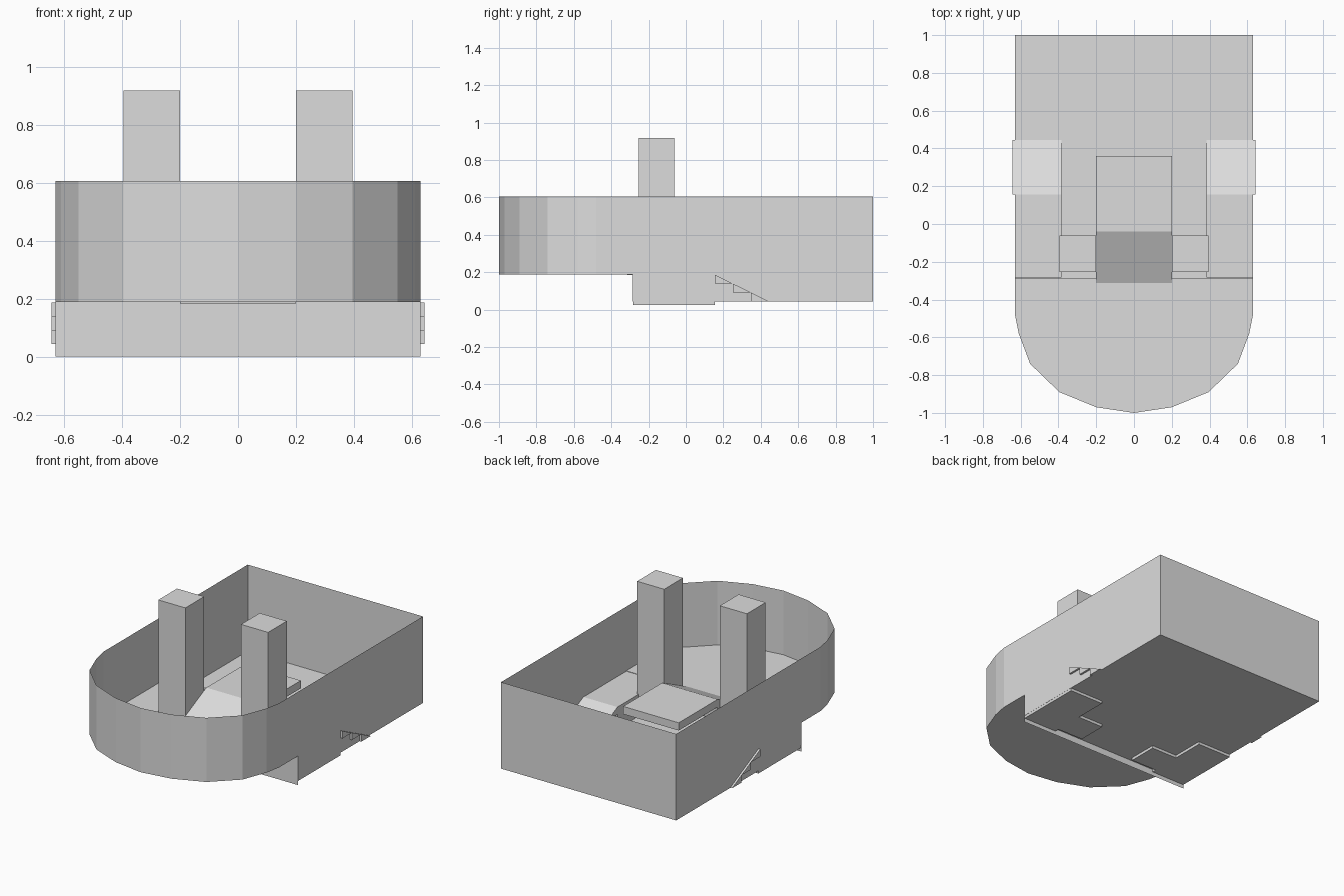
import bpy
import bmesh

old = bpy.data.objects.get("Cube")
if old:
    bpy.data.objects.remove(old, do_unlink=True)

grey = bpy.data.materials.new("light_grey")
grey.use_nodes = True
colour = (0.72, 0.72, 0.72, 1)
grey.diffuse_color = colour
grey.node_tree.nodes["Principled BSDF"].inputs["Base Color"].default_value = colour

HALF = 0.63      # half width of the hull
RIM = 0.605      # top of the walls
DECK = 0.188     # raised front deck
FLOOR = 0.043    # lower rear floor
BASE = 0.025     # underside of side platforms and pillars
STEP_Y = -0.285  # where the hull drops to the lower floor


def finish(name, bm):
    mesh = bpy.data.meshes.new(name)
    bm.to_mesh(mesh)
    bm.free()
    mesh.materials.append(grey)
    obj = bpy.data.objects.new(name, mesh)
    bpy.context.collection.objects.link(obj)
    return obj


def sheet(name, points):
    bm = bmesh.new()
    bm.faces.new([bm.verts.new(p) for p in points])
    return finish(name, bm)


def wall(name, path, low, high):
    """Thin upright wall along a plan path."""
    bm = bmesh.new()
    rows = [[bm.verts.new((x, y, z)) for x, y in path] for z in (low, high)]
    for i in range(len(path) - 1):
        bm.faces.new((rows[0][i], rows[0][i + 1], rows[1][i + 1], rows[1][i]))
    return finish(name, bm)


def prism(name, x0, x1, profile):
    """Solid with a (y, z) side profile running from x0 to x1."""
    bm = bmesh.new()
    ends = [[bm.verts.new((x, y, z)) for y, z in profile] for x in (x0, x1)]
    n = len(profile)
    for end in ends:
        bm.faces.new(end)
    for i in range(n):
        j = (i + 1) % n
        bm.faces.new((ends[0][i], ends[0][j], ends[1][j], ends[1][i]))
    bmesh.ops.recalc_face_normals(bm, faces=bm.faces)
    return finish(name, bm)


def box(name, x0, x1, y0, y1, z0, z1):
    return prism(name, x0, x1, [(y0, z0), (y1, z0), (y1, z1), (y0, z1)])


# Hull walls: faceted round front, square back
curve = [(HALF, STEP_Y), (HALF, -0.48), (0.61, -0.58), (0.55, -0.74),
         (0.395, -0.89), (0.2, -0.97)]
front = [(-x, y) for x, y in curve] + [(0, -1)] + curve[::-1]
rear = [(HALF, STEP_Y), (HALF, 1), (-HALF, 1), (-HALF, STEP_Y)]
wall("front_wall", front, DECK, RIM)
wall("rear_wall", rear, FLOOR, RIM)

# Floors and the riser between them
sheet("front_deck", [(x, y, DECK) for x, y in front])
sheet("rear_floor", [(x, y, FLOOR) for x, y in rear])
sheet("front_riser", [(-HALF, STEP_Y, 0), (HALF, STEP_Y, 0),
                      (HALF, STEP_Y, DECK), (-HALF, STEP_Y, DECK)])

# Central raised plate with a ramp leading up to it
box("center_plate", -0.2, 0.2, -0.04, 0.36, 0.268, 0.318)
prism("center_ramp", -0.2, 0.2, [(-0.32, 0.184), (-0.04, 0.184), (-0.04, 0.318)])

for side, s in (("left", 1), ("right", -1)):
    # Pillar and side platform
    box(side + "_pillar", s * 0.2, s * 0.395, -0.255, -0.062, BASE, 0.918)
    box(side + "_platform", s * 0.385, s * (HALF - 0.001),
        STEP_Y + 0.001, 0.155, BASE, 0.186)
    # Ramp made of three wedges, poking slightly through the wall
    run, drop = 0.0965, 0.0475
    for i in range(3):
        y, z = 0.155 + i * run, 0.186 - i * drop
        prism(f"{side}_ramp_wedge_{i + 1}", s * 0.385, s * 0.643,
              [(y, z), (y, z - drop), (y + run, z - drop)])
